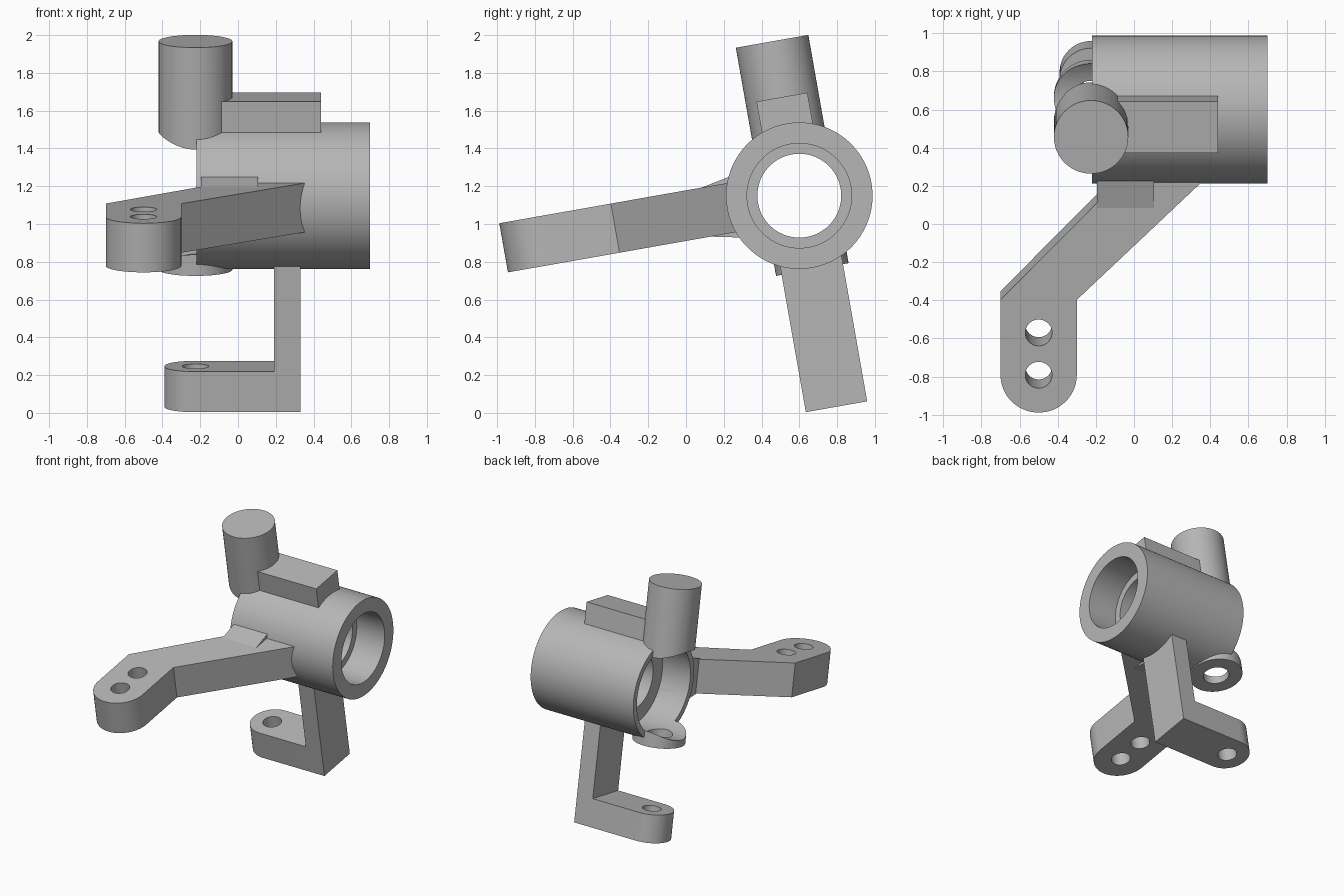
import bpy, bmesh
from math import sin, cos, pi, radians
from mathutils import Matrix

cube = bpy.data.objects.get("Cube")
if cube:
    bpy.data.objects.remove(cube, do_unlink=True)

grey = bpy.data.materials.new("cast_grey")
grey.use_nodes = True
colour = (0.47, 0.47, 0.47, 1)
grey.diffuse_color = colour
grey.node_tree.nodes["Principled BSDF"].inputs["Base Color"].default_value = colour

# Every part is drawn around the hub axis, then tilted as a whole
PLACE = Matrix.Translation((0, 0.6, 1.15)) @ Matrix.Rotation(radians(10), 4, 'X')
PIN_X = -0.225          # shared axis of the stub, lug and foot hole
TIE_X = -0.5            # axis of the steering arm holes


def arc(cx, cy, r, start=0, end=360, steps=72):
    full = end - start == 360
    angles = [radians(start + (end - start) * i / steps) for i in range(steps if full else steps + 1)]
    return [(cx + r * cos(a), cy + r * sin(a)) for a in angles]


def prism(name, outline, low, high, axis='z'):
    """Extrude a 2D outline along local z or local x."""
    bm = bmesh.new()
    lay = (lambda a, b, h: (a, b, h)) if axis == 'z' else (lambda a, b, h: (h, a, b))
    face = bm.faces.new([bm.verts.new(lay(a, b, low)) for a, b in outline])
    grown = bmesh.ops.extrude_face_region(bm, geom=[face])
    top = [v for v in grown["geom"] if isinstance(v, bmesh.types.BMVert)]
    bmesh.ops.translate(bm, verts=top, vec=lay(0, 0, high - low))
    bmesh.ops.recalc_face_normals(bm, faces=bm.faces)
    bm.transform(PLACE)
    mesh = bpy.data.meshes.new(name)
    bm.to_mesh(mesh)
    bm.free()
    mesh.materials.append(grey)
    obj = bpy.data.objects.new(name, mesh)
    bpy.context.collection.objects.link(obj)
    return obj


def rect(x0, x1, y0, y1):
    return [(x0, y0), (x1, y0), (x1, y1), (x0, y1)]


def combine(obj, operation, *others):
    bpy.context.view_layer.objects.active = obj
    for other in others:
        mod = obj.modifiers.new("combine", 'BOOLEAN')
        mod.operation = operation
        mod.solver = 'EXACT'
        mod.object = other
        bpy.ops.object.modifier_apply(modifier=mod.name)


# Cutters
wide_bore = prism("wide_bore_cutter", arc(0, 0, 0.343, steps=96), -0.6, 0.03, 'x')
bearing_bore = prism("bearing_bore_cutter", arc(0, 0, 0.277, steps=96), 0.45, 0.9, 'x')
through_bore = prism("through_bore_cutter", arc(0, 0, 0.222, steps=96), -0.1, 0.6, 'x')
lug_hole = prism("lug_hole_cutter", arc(PIN_X, 0, 0.095), -0.6, -0.2)
foot_hole = prism("foot_hole_cutter", arc(PIN_X, 0, 0.07), -1.3, -0.8)
tie_holes = [prism("tie_hole_cutter", arc(TIE_X, y, 0.07), -0.3, 0.3) for y in (-1.39, -1.165)]
cutters = [wide_bore, bearing_bore, through_bore, lug_hole, foot_hole, *tie_holes]

# Hub barrel with stepped bore
hub = prism("hub", arc(0, 0, 0.388, steps=96), -0.22, 0.70, 'x')
combine(hub, 'DIFFERENCE', wide_bore, bearing_bore, through_bore, lug_hole)

# Upright stub and lower lug, both scooped by the bore
stub = prism("upper_stub", arc(PIN_X, 0, 0.195), 0.25, 0.83)
combine(stub, 'DIFFERENCE', wide_bore)
lug = prism("lower_lug", arc(PIN_X, 0, 0.195), -0.397, -0.25)
combine(lug, 'DIFFERENCE', wide_bore, lug_hole)

# Raised block on the barrel
block = prism("top_block", rect(-0.15, 0.44, -0.137, 0.137), 0.355, 0.53)

# Steering arm: rounded tip, straight run, then diagonal into the hub
arm_outline = arc(TIE_X, -1.39, 0.2, 180, 360, 36) + [
    (-0.30, -0.99), (0.40, -0.32), (-0.195, -0.32), (-0.195, -0.475), (-0.70, -0.99)]
arm = prism("steering_arm", arm_outline, -0.132, 0.132)
combine(arm, 'DIFFERENCE', wide_bore, *tie_holes)

# Flared gusset where the arm meets the barrel
gusset = prism("arm_gusset", [(-0.51, -0.13), (-0.34, -0.165), (-0.34, 0.165), (-0.51, 0.13)],
               -0.195, 0.105, 'x')
combine(gusset, 'DIFFERENCE', wide_bore)

# Lower bracket: hanging leg and round-ended foot
bracket = prism("lower_bracket", arc(PIN_X, 0, 0.165, 90, 270, 36) + [(0.33, -0.165), (0.33, 0.165)],
                -1.135, -0.917)
leg = prism("bracket_leg", rect(0.19, 0.33, -0.165, 0.165), -0.917, -0.34)
combine(bracket, 'DIFFERENCE', foot_hole)

for cutter in cutters:
    bpy.data.objects.remove(cutter, do_unlink=True)

# Smooth round surfaces, keep machined edges crisp
bpy.ops.object.select_all(action='DESELECT')
for part in (hub, stub, lug, block, arm, gusset, bracket, leg):
    part.select_set(True)
bpy.context.view_layer.objects.active = hub
bpy.ops.object.shade_smooth_by_angle(angle=radians(30))
